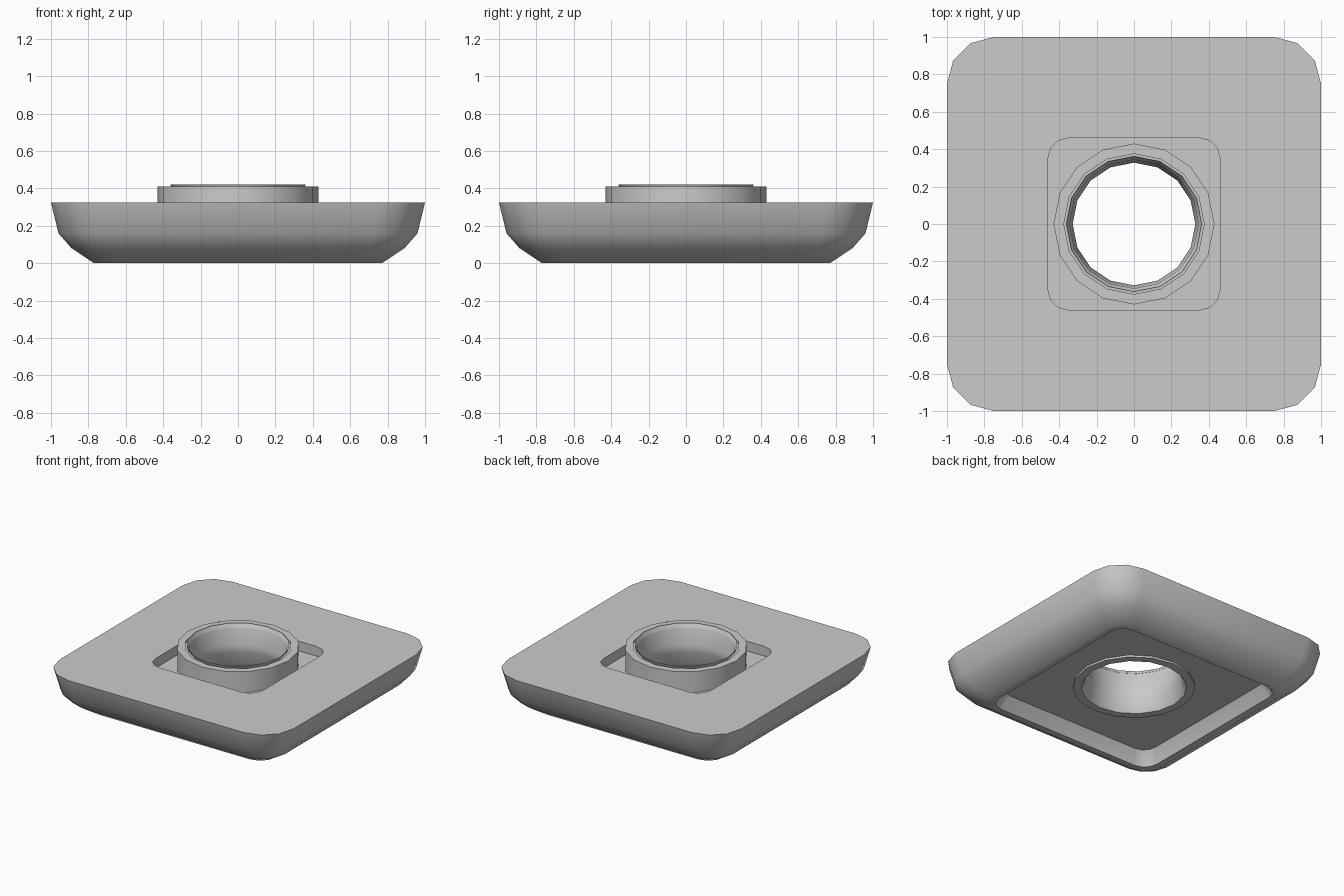
import bpy, bmesh
from math import radians, sin, cos, pi

if "Cube" in bpy.data.objects:
    bpy.data.objects.remove(bpy.data.objects["Cube"])


def rounded_square(half, radius, z):
    # 16 points: four per corner
    pts = []
    c = half - radius
    for k, (sx, sy) in enumerate(((1, 1), (-1, 1), (-1, -1), (1, -1))):
        for j in range(4):
            a = radians(90 * k + 30 * j)
            pts.append((sx * c + radius * cos(a), sy * c + radius * sin(a), z))
    return pts


def circle(r, z, offset=0.0):
    return [(r * cos(2 * pi * (i + offset) / 16), r * sin(2 * pi * (i + offset) / 16), z)
            for i in range(16)]


def loft(name, loops):
    # skin a closed chain of 16-point loops
    bm = bmesh.new()
    rings = [[bm.verts.new(p) for p in loop] for loop in loops]
    for n, a in enumerate(rings):
        b = rings[(n + 1) % len(rings)]
        for i in range(16):
            j = (i + 1) % 16
            bm.faces.new((a[i], a[j], b[j], b[i]))
    bmesh.ops.recalc_face_normals(bm, faces=bm.faces)
    mesh = bpy.data.meshes.new(name)
    bm.to_mesh(mesh)
    bm.free()
    obj = bpy.data.objects.new(name, mesh)
    bpy.context.collection.objects.link(obj)
    bpy.ops.object.select_all(action='DESELECT')
    obj.select_set(True)
    bpy.context.view_layer.objects.active = obj
    bpy.ops.object.shade_smooth_by_angle(angle=radians(35))
    return obj


# Plate: square pocket on top, curved sides, hollow underside
loft("base_plate", [
    circle(0.40, 0.25, 0.5),
    rounded_square(0.46, 0.11, 0.25),
    rounded_square(0.46, 0.11, 0.325),
    rounded_square(1.0, 0.25, 0.325),
    rounded_square(0.96, 0.23, 0.16),
    rounded_square(0.89, 0.19, 0.08),
    rounded_square(0.77, 0.13, 0.0),
    rounded_square(0.72, 0.11, 0.0),
    rounded_square(0.70, 0.11, 0.05),
    rounded_square(0.67, 0.10, 0.10),
    circle(0.40, 0.10, 0.5),
])

# Collar standing in the pocket, with a shallow groove and waisted bore
collar = [(0.43, 0.085), (0.43, 0.41), (0.375, 0.41), (0.375, 0.395),
          (0.348, 0.395), (0.362, 0.422), (0.345, 0.385), (0.335, 0.27),
          (0.328, 0.24), (0.335, 0.21), (0.35, 0.12), (0.37, 0.085)]
loft("collar_ring", [circle(r, z) for r, z in collar])
